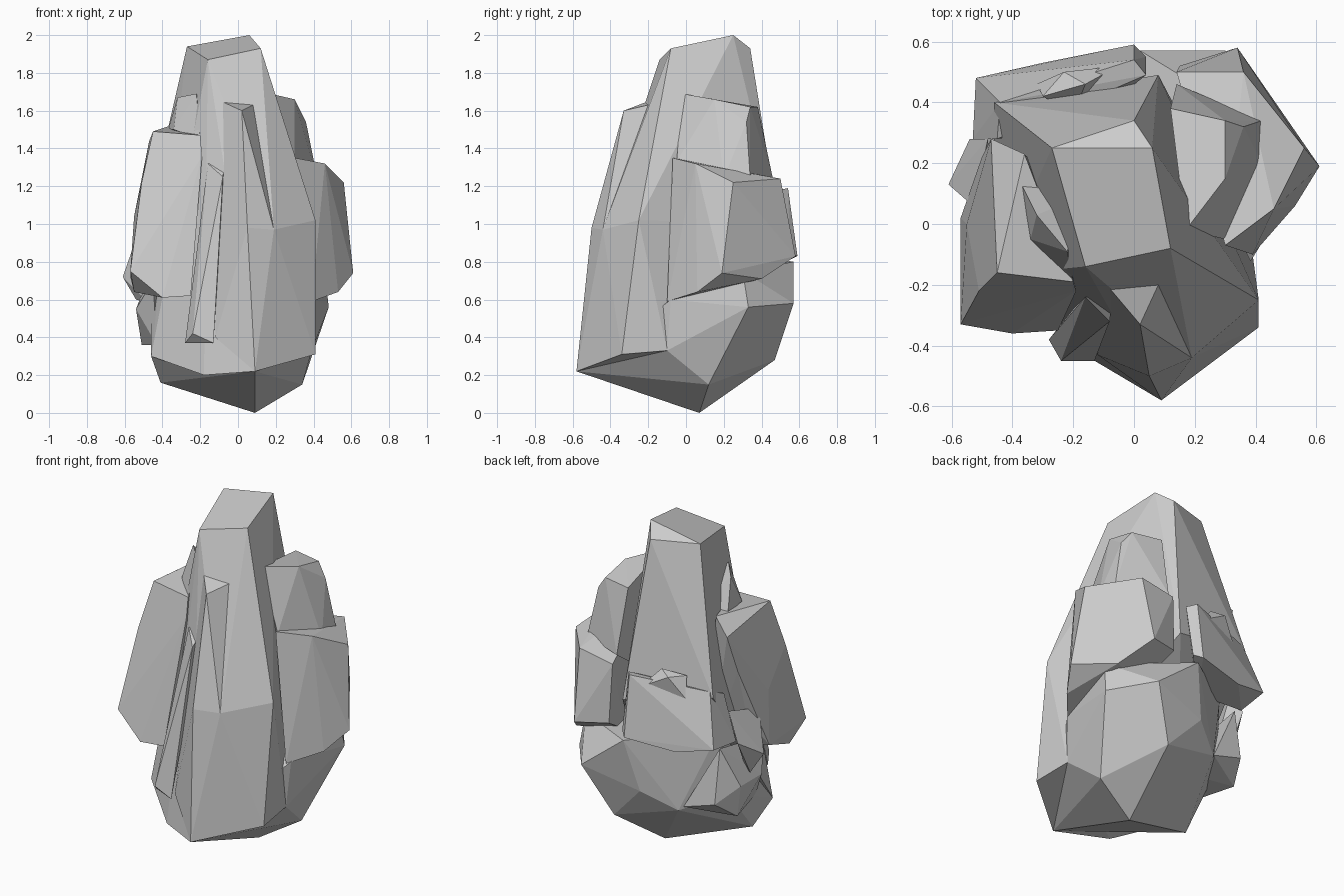
import bpy, bmesh


def chunk(name, *pts):
    """Flat-faced convex stone spanning a few corner points."""
    bm = bmesh.new()
    for p in pts:
        bm.verts.new(p)
    res = bmesh.ops.convex_hull(bm, input=bm.verts[:])
    loose = {v for v in res["geom_interior"] + res["geom_unused"]
             if isinstance(v, bmesh.types.BMVert) and v.is_valid}
    bmesh.ops.delete(bm, geom=list(loose), context='VERTS')
    bmesh.ops.dissolve_limit(bm, angle_limit=0.03, verts=bm.verts[:], edges=bm.edges[:])
    bmesh.ops.recalc_face_normals(bm, faces=bm.faces[:])
    me = bpy.data.meshes.new(name)
    bm.to_mesh(me)
    bm.free()
    ob = bpy.data.objects.new(name, me)
    bpy.context.collection.objects.link(ob)
    return ob


# Tall central spire: slanted cap, shoulder ring, foot
chunk("spire",
      (-.27, .25, 1.94), (.06, .25, 2.0), (.12, -.08, 1.93), (-.16, -.14, 1.87), (0, .34, 1.93),
      (-.46, .40, 1.12), (.08, .49, 1.0), (.41, -.25, 1.02), (.19, -.44, .97),
      (.41, -.34, .31), (.19, -.44, .28), (.09, -.58, .22), (-.18, -.42, .20),
      (-.46, -.17, .30), (.39, -.10, .33))

# Rounded base under everything
chunk("base",
      (.09, .07, 0), (.34, .12, .15), (-.41, -.05, .16), (.09, -.58, .22), (-.46, -.17, .30),
      (.39, -.10, .33), (.41, -.08, .60), (.15, .47, .28), (.48, .33, .56), (.30, .57, .58),
      (-.05, .51, .49), (-.23, .40, .38), (-.42, .20, .45), (.46, .30, .75), (.02, .57, .80),
      (-.40, .25, .85))

# Sharp rib on the front
chunk("front_rib",
      (-.09, -.20, 1.65), (.08, -.20, 1.63), (.02, -.33, 1.60), (.05, -.50, .98),
      (.19, -.44, .97), (.09, -.58, .22), (-.12, -.43, .40), (.19, -.40, .30))

# Thin sliver between rib and left slab
chunk("front_sliver",
      (-.16, -.24, 1.32), (-.07, -.24, 1.32), (-.08, -.32, 1.25), (-.24, -.45, .42),
      (-.28, -.38, .37), (-.13, -.45, .37), (-.20, -.28, .9))

# Left slab and the ledge above it
chunk("left_slab",
      (-.45, -.16, 1.49), (-.20, -.19, 1.47), (-.36, .23, 1.52), (-.47, .28, 1.44),
      (-.19, -.22, 1.36), (-.57, -.33, .75), (-.40, -.36, .61), (-.25, -.35, .62),
      (-.51, -.22, 1.22), (-.55, .00, 1.04), (-.50, .22, 1.22),
      (-.57, .02, .72), (-.50, .13, .90), (-.55, -.20, .64), (-.25, .10, .70))
chunk("left_ledge",
      (-.22, -.09, 1.69), (-.32, .03, 1.67), (-.34, -.05, 1.50), (-.20, -.19, 1.45),
      (-.37, .13, 1.50), (-.15, .10, 1.50))

# Right shoulder, upper and lower stones
chunk("right_upper_slab",
      (.17, -.02, 1.69), (.12, .38, 1.62), (.30, .15, 1.66), (.36, .32, 1.54), (.30, .34, 1.62),
      (.42, .34, 1.24), (.42, .20, 1.24), (.30, -.05, 1.33), (.14, .46, 1.24), (.20, .1, 1.0))
chunk("right_lower_slab",
      (.30, -.07, 1.35), (.46, .05, 1.32), (.56, .25, 1.22), (.36, .50, 1.24), (.14, .50, 1.20),
      (.39, -.10, .59), (.53, .06, .64), (.61, .19, .74), (.34, .58, .83), (.45, .40, .71),
      (.15, .52, .85), (.20, .30, .72))

# Block jutting out at the back left, with a pebble on top
chunk("back_block",
      (-.44, .40, 1.15), (.00, .54, 1.19), (.04, .49, 1.18), (.00, .59, .83), (-.30, .53, .80),
      (-.52, .48, .85), (-.53, .28, .83), (-.45, .28, 1.10), (.04, .55, .85), (-.2, .3, .8))
chunk("back_pebble",
      (-.30, .42, 1.22), (-.23, .50, 1.22), (-.16, .46, 1.24), (-.32, .46, 1.10),
      (-.05, .52, 1.12), (-.2, .36, 1.1))

# Small broken pieces low on the left
chunk("left_spur",
      (-.61, .13, .72), (-.54, .28, .82), (-.48, .28, 1.0), (-.53, .06, .95),
      (-.47, .10, .58), (-.54, .16, .60))
chunk("left_chip",
      (-.51, .24, .36), (-.45, .37, .46), (-.25, .38, .40), (-.54, .25, .55), (-.45, .32, .78),
      (-.43, -.05, .36), (-.54, .05, .55), (-.45, -.10, .70), (-.30, .2, .36))
